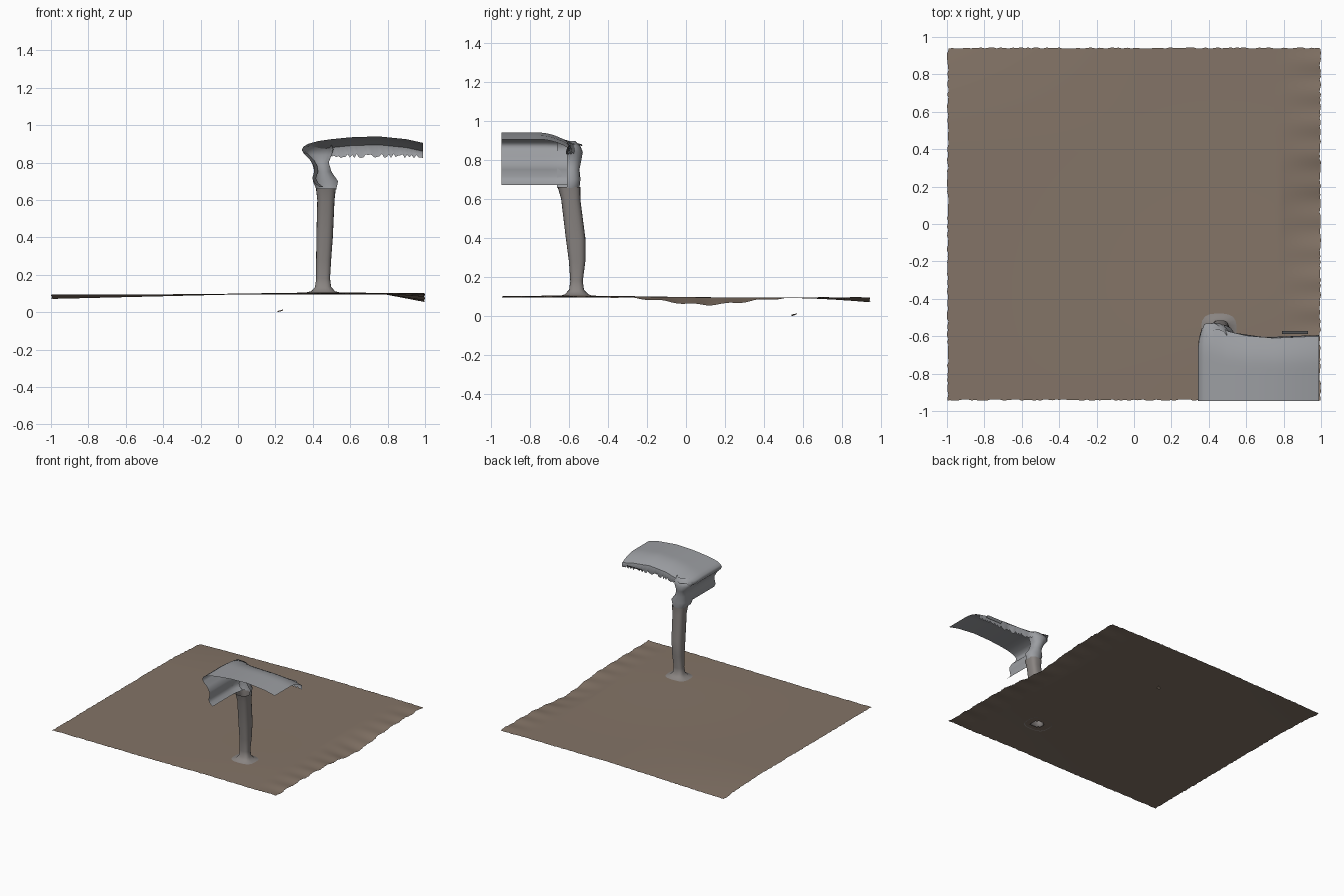
import bpy, bmesh, random
from math import cos, sin, pi, exp, hypot

if "Cube" in bpy.data.objects:
    bpy.data.objects.remove(bpy.data.objects["Cube"])

random.seed(4)
LEG = (0.46, -0.56)


def material(name, rgb):
    m = bpy.data.materials.new(name)
    m.diffuse_color = (*rgb, 1)
    m.use_nodes = True
    m.node_tree.nodes["Principled BSDF"].inputs["Base Color"].default_value = m.diffuse_color
    return m


BROWN = material("brown_floor", (0.23, 0.175, 0.135))
GREY = material("grey_table", (0.33, 0.34, 0.36))
LEG_GREY = material("leg_grey", (0.25, 0.23, 0.22))


def finish(name, bm, mat):
    me = bpy.data.meshes.new(name)
    bm.to_mesh(me)
    bm.free()
    for p in me.polygons:
        p.use_smooth = True
    ob = bpy.data.objects.new(name, me)
    bpy.context.collection.objects.link(ob)
    me.materials.append(mat)
    return ob


def loft(name, rows, mat, closed=False):
    """Skin equal-length rows of points into an open sheet or tube."""
    bm = bmesh.new()
    vs = [[bm.verts.new(p) for p in r] for r in rows]
    n = len(rows[0])
    for a, b in zip(vs, vs[1:]):
        for i in range(n if closed else n - 1):
            j = (i + 1) % n
            bm.faces.new((a[i], a[j], b[j], b[i]))
    return finish(name, bm, mat)


def interp(table, t):
    """Linear lookup in a table of (t, value...) rows."""
    if t <= table[0][0]:
        return table[0][1:]
    for a, b in zip(table, table[1:]):
        if t <= b[0]:
            f = (t - a[0]) / (b[0] - a[0])
            return tuple(p + (q - p) * f for p, q in zip(a[1:], b[1:]))
    return table[-1][1:]


def floor_z(x, y):
    z = 0.095 + 0.01 * exp(-((x - 0.5) ** 2 + (y + 0.6) ** 2) / 0.3)
    z -= 0.025 * max(0, -x) * max(0, (y - 0.4) / 0.55) ** 2
    dip = max(0, (x - 0.78) / 0.22)
    z -= 0.038 * dip * exp(-((y - 0.1) / 0.27) ** 2)
    # small wrinkles near the sagging edge
    return z + 0.004 * dip * sin(y * 38)


# Floor sheet, with an opening under the hollow leg
bm = bmesh.new()
bmesh.ops.create_grid(bm, x_segments=120, y_segments=120, size=1)
for v in bm.verts:
    edge_x, edge_y = abs(v.co.x) > 0.999, abs(v.co.y) > 0.999
    v.co.y *= 0.945
    if edge_x:
        v.co.x *= 1 - random.uniform(0, 0.008)
    if edge_y:
        v.co.y *= 1 - random.uniform(0, 0.008)
    v.co.z = floor_z(v.co.x, v.co.y)
hole = [f for f in bm.faces
        if hypot(f.calc_center_median().x - LEG[0], f.calc_center_median().y - LEG[1]) < 0.045]
bmesh.ops.delete(bm, geom=hole, context='FACES')
finish("floor", bm, BROWN)

# Leg: z, centre x, centre y, radius x, radius y
leg = [(0.103, 0.455, -0.56, 0.100, 0.085), (0.112, 0.455, -0.56, 0.064, 0.06),
       (0.135, 0.455, -0.56, 0.043, 0.038), (0.18, 0.455, -0.56, 0.037, 0.032),
       (0.28, 0.458, -0.557, 0.040, 0.042), (0.40, 0.463, -0.565, 0.044, 0.050),
       (0.60, 0.470, -0.590, 0.046, 0.049), (0.66, 0.470, -0.598, 0.053, 0.058)]
rows = []
for z, cx, cy, rx, ry in leg:
    ring = []
    for i in range(24):
        c, s = cos(2 * pi * i / 24), sin(2 * pi * i / 24)
        k = (abs(c) ** 3 + abs(s) ** 3) ** (-1 / 3)
        ring.append((cx + rx * c * k, cy + ry * s * k, z))
    rows.append(ring)
loft("leg", rows, LEG_GREY, closed=True)

# Table top and side apron: one bent sheet, swept from the cut front to the rear edge
profile = [(0.99, 0.905), (0.9, 0.925), (0.75, 0.94), (0.6, 0.935), (0.5, 0.925), (0.43, 0.915),
           (0.375, 0.90), (0.35, 0.885), (0.342, 0.868), (0.352, 0.848), (0.385, 0.815),
           (0.405, 0.78), (0.407, 0.75), (0.397, 0.715), (0.41, 0.69), (0.435, 0.67)]
rear = [(0.34, -0.56), (0.38, -0.53), (0.43, -0.53), (0.52, -0.585), (0.7, -0.612),
        (0.85, -0.605), (1.0, -0.60)]
rows = []
for k in range(13):
    f = k / 12
    row = []
    for i, (x, z) in enumerate(profile):
        end = interp(rear, x)[0] if i < 8 else -0.56 - 0.03 * (i - 8) / 7
        y = -0.945 + (end + 0.945) * f
        drop = (0.045 if i < 6 else 0.02) * max(0, (f - 0.55) / 0.45) ** 2 if i < 9 else 0
        inset = 0.02 * max(0, (f - 0.7) / 0.3) ** 2 if i > 6 else 0
        row.append((x + inset, y, z - drop))
    rows.append(row)
loft("table_top", rows, GREY)

# Rear apron: ragged strip hanging from the rear edge
rows = []
top_z = [(0.5, 0.88), (0.6, 0.89), (0.75, 0.895), (0.9, 0.88), (0.99, 0.86)]
for k in range(41):
    x = 0.5 + 0.49 * k / 40
    zt, y = interp(top_z, x)[0], interp(rear, x)[0]
    zb = 0.835 + random.uniform(-0.012, 0.012)
    rows.append([(x, y, zt), (x, y + 0.006, (zt + zb) / 2), (x, y - 0.002, zb)])
loft("rear_apron", rows, GREY)

# Corner post wrapping from the side apron around the head of the leg
corner = [(0.655, 0.42, -0.545, 0.525), (0.70, 0.40, -0.54, 0.535), (0.75, 0.41, -0.545, 0.50),
          (0.80, 0.395, -0.535, 0.485), (0.84, 0.365, -0.528, 0.50), (0.87, 0.355, -0.54, 0.51),
          (0.895, 0.385, -0.565, 0.50)]
rows = []
for z, x0, y1, x1 in corner:
    row = [(x0, -0.66, z), (x0, -0.61, z)]
    for i in range(9):
        a = pi - pi * i / 8
        row.append(((x0 + x1) / 2 + (x1 - x0) / 2 * cos(a), y1 - 0.05 + 0.05 * sin(a), z))
    row.append((x1, -0.61, z))
    rows.append(row)
loft("corner_post", rows, GREY)

# Loose sliver behind the rear edge
rows = [[(x, -0.588, 0.85), (x, -0.572, 0.865)] for x in (0.79, 0.84, 0.89, 0.93)]
loft("rear_sliver", rows, GREY)

# Tiny stray flake below the floor
loft("stray_flake", [[(0.21, 0.54, 0.0), (0.21, 0.56, 0.006)],
                     [(0.24, 0.54, 0.008), (0.24, 0.57, 0.014)]], BROWN)
